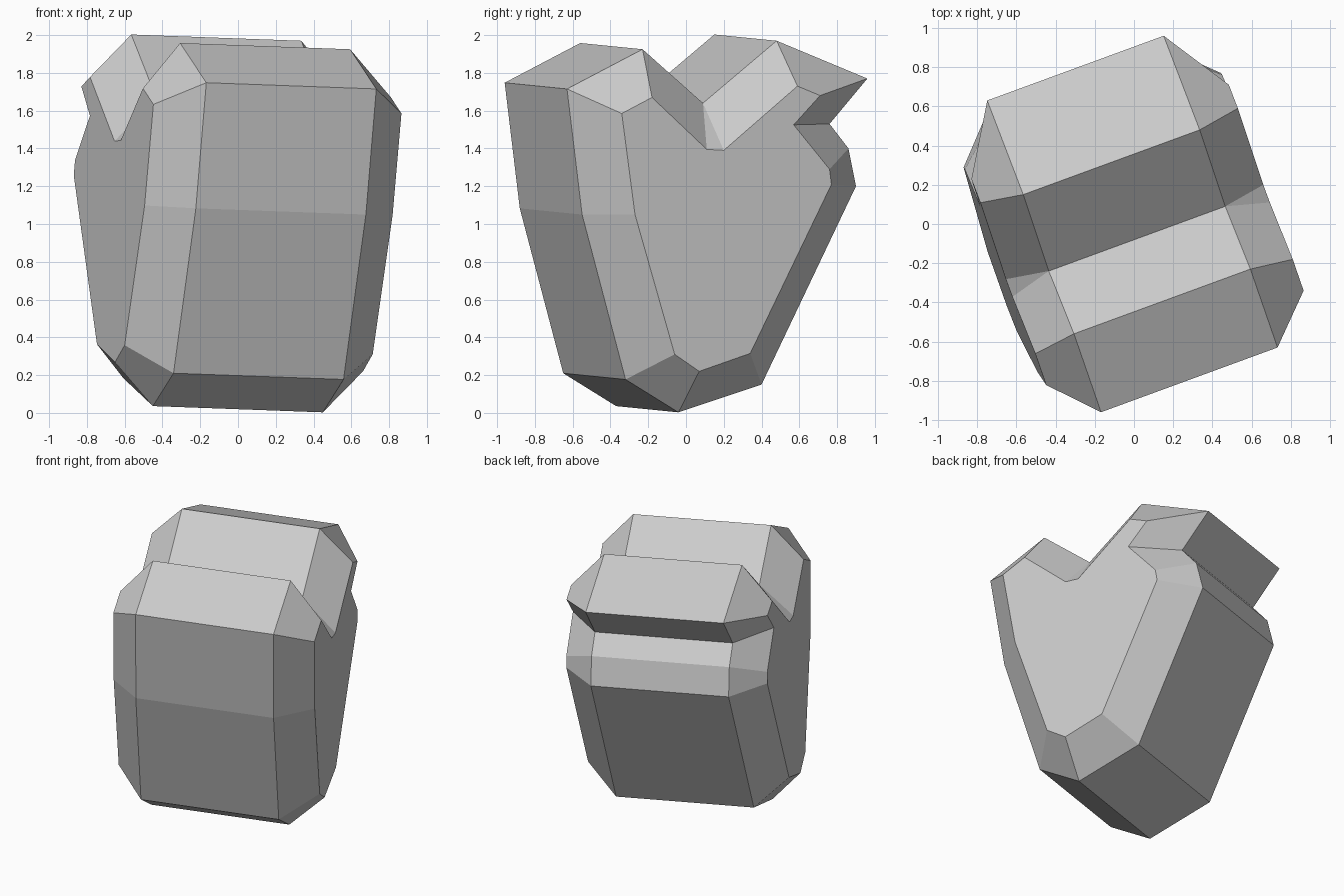
import bpy, bmesh
from mathutils import Vector

if "Cube" in bpy.data.objects:
    bpy.data.objects.remove(bpy.data.objects["Cube"])

AXIS = Vector((0.9, 0.33, -0.033))   # slightly tilted extrusion axis

# side profile (y, z) of the full-size body and of the smaller end face;
# the valley point of the body is doubled to pair with the flat end valley
BODY = [(-0.63, 1.715), (-0.23, 1.925), (0.09, 1.64), (0.09, 1.64), (0.48, 1.97),
        (0.96, 1.77), (0.76, 1.53), (0.86, 1.40), (0.90, 1.20), (0.40, 0.15),
        (-0.04, 0.003), (-0.32, 0.177), (-0.55, 1.05)]
END = [(-0.34, 1.585), (-0.18, 1.67), (0.11, 1.395), (0.20, 1.39), (0.59, 1.73),
       (0.71, 1.68), (0.57, 1.525), (0.76, 1.29), (0.77, 1.21), (0.34, 0.315),
       (0.07, 0.22), (-0.06, 0.31), (-0.27, 1.05)]


def ring(bm, profile, plane, shift):
    """Place a profile on its oblique plane, then slide it along the axis."""
    verts = []
    for y, z in profile:
        x = (plane - 0.33 * y + 0.035 * z) / 0.9
        verts.append(bm.verts.new(Vector((x, y, z)) - AXIS * shift))
    return verts


bm = bmesh.new()
rings = [ring(bm, END, 0.611, 0), ring(bm, BODY, 0.391, 0),
         ring(bm, BODY, 0.391, 1), ring(bm, END, 0.611, 1.459)]

# side faces between neighbouring rings, then the two end faces
n = len(BODY)
for a, b in zip(rings, rings[1:]):
    for i in range(n):
        j = (i + 1) % n
        bm.faces.new((a[i], a[j], b[j], b[i]))
bm.faces.new(rings[0])
bm.faces.new(rings[-1][::-1])
bmesh.ops.remove_doubles(bm, verts=bm.verts, dist=0.0005)
bmesh.ops.recalc_face_normals(bm, faces=bm.faces)

mesh = bpy.data.meshes.new("notched_stone_block")
bm.to_mesh(mesh)
bm.free()
block = bpy.data.objects.new("notched_stone_block", mesh)
bpy.context.collection.objects.link(block)
